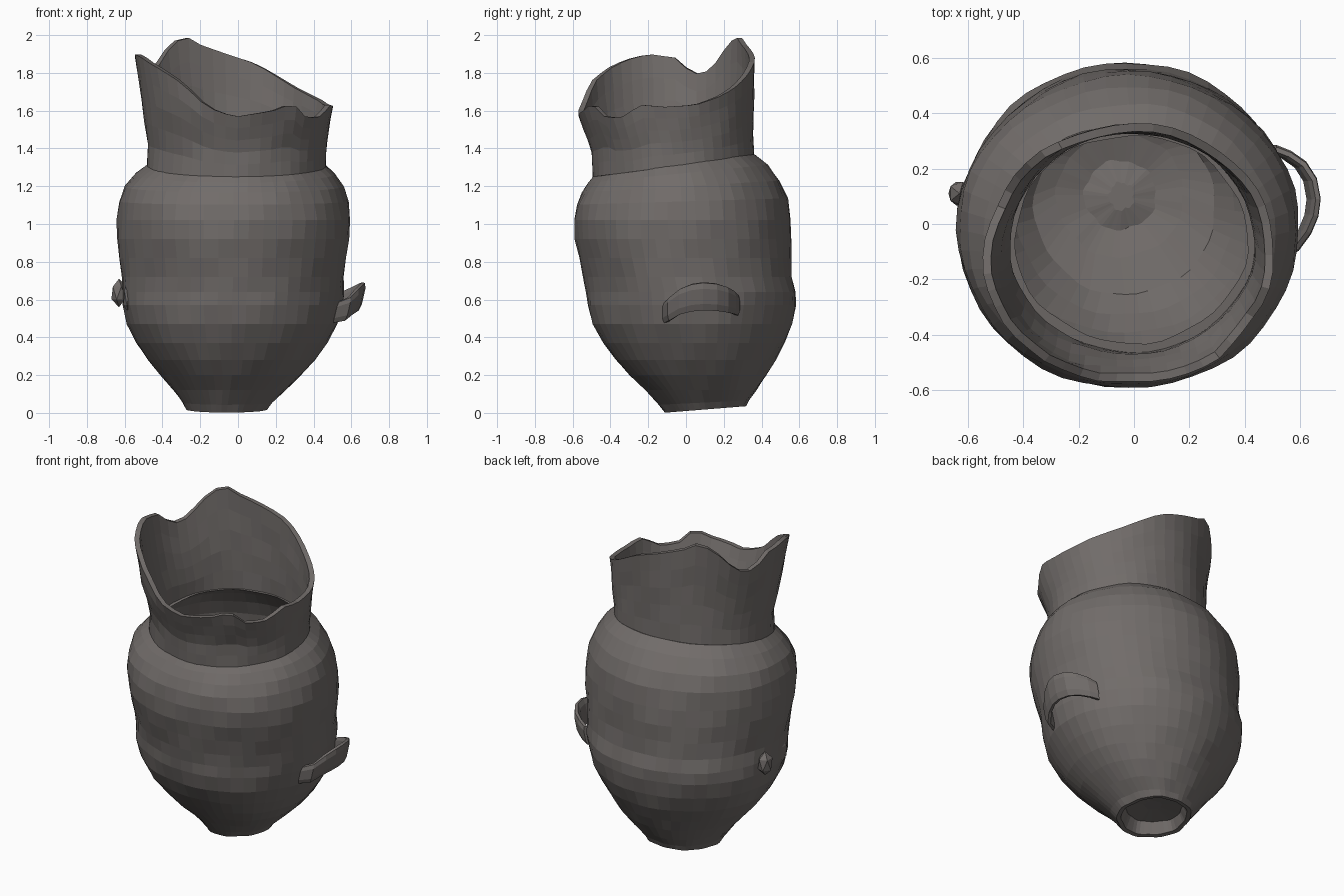
import bpy, bmesh, math
from mathutils import Vector

SEG = 48
clay = bpy.data.materials.new("grey brown clay")
clay.diffuse_color = (0.165, 0.15, 0.143, 1)


def finish(name, bm):
    bmesh.ops.recalc_face_normals(bm, faces=bm.faces)
    me = bpy.data.meshes.new(name)
    bm.to_mesh(me)
    bm.free()
    me.materials.append(clay)
    ob = bpy.data.objects.new(name, me)
    bpy.context.collection.objects.link(ob)
    return ob


def lerp_table(table, t):
    """Interpolate rows (key, values...) at key t."""
    if t <= table[0][0]:
        return table[0][1:]
    for a, b in zip(table, table[1:]):
        if t <= b[0]:
            f = (t - a[0]) / (b[0] - a[0])
            return [p + (q - p) * f for p, q in zip(a[1:], b[1:])]
    return table[-1][1:]


def on_oval(x0, x1, y0, y1, a, inset=0):
    return ((x0 + x1) / 2 + ((x1 - x0) / 2 - inset) * math.cos(a),
            (y0 + y1) / 2 + ((y1 - y0) / 2 - inset) * math.sin(a))


def wobble(a, z):
    # hand-made unevenness
    return 0.004 * math.sin(5 * a + 9 * z) + 0.003 * math.sin(11 * a - 23 * z)


def tilted_ring(z, x0, x1, y0, y1, tilt, inset=0):
    pts = []
    for i in range(SEG):
        a = math.tau * i / SEG
        x, y = on_oval(x0, x1, y0, y1, a, inset + wobble(a, z))
        pts.append((x, y, z + tilt * y))
    return pts


def loft(name, rings, caps=False):
    bm = bmesh.new()
    rows = [[bm.verts.new(p) for p in r] for r in rings]
    n = len(rows[0])
    for r, s in zip(rows, rows[1:]):
        for i in range(n):
            j = (i + 1) % n
            bm.faces.new((r[i], r[j], s[j], s[i]))
    if caps:
        for r in (rows[0], rows[-1]):
            bmesh.ops.poke(bm, faces=[bm.faces.new(r)])
    return finish(name, bm)


# Body: z, x min, x max, y min, y max, tilt along y
outer = [
    (0.010, -0.27, 0.15, -0.11, 0.32, 0.08),
    (0.050, -0.29, 0.18, -0.14, 0.335, 0.05),
    (0.120, -0.34, 0.255, -0.21, 0.375, 0.0),
    (0.200, -0.405, 0.34, -0.30, 0.425, 0.0),
    (0.280, -0.475, 0.41, -0.375, 0.47, 0.0),
    (0.370, -0.54, 0.47, -0.44, 0.52, 0.0),
    (0.470, -0.59, 0.525, -0.495, 0.56, 0.0),
    (0.570, -0.615, 0.55, -0.52, 0.582, 0.0),
    (0.640, -0.615, 0.558, -0.525, 0.585, 0.0),
    (0.720, -0.612, 0.562, -0.54, 0.565, 0.0),
    (0.820, -0.625, 0.575, -0.565, 0.558, 0.0),
    (0.920, -0.638, 0.59, -0.59, 0.557, 0.0),
    (1.020, -0.64, 0.597, -0.595, 0.55, 0.0),
    (1.120, -0.632, 0.582, -0.582, 0.535, 0.03),
    (1.200, -0.605, 0.555, -0.55, 0.495, 0.06),
    (1.270, -0.545, 0.51, -0.515, 0.435, 0.10),
    (1.325, -0.475, 0.455, -0.475, 0.365, 0.12),
]
recess = [(0.09, -0.10, 0.0, 0.06, 0.16, 0.0),
          (0.08, -0.22, 0.10, -0.06, 0.27, 0.0),
          (0.013, -0.245, 0.125, -0.085, 0.295, 0.08)]
floor = [(0.17, -0.28, 0.18, -0.12, 0.33, 0.0),
         (0.14, -0.18, 0.08, -0.02, 0.23, 0.0),
         (0.16, -0.09, 0.0, 0.05, 0.15, 0.0)]
body = [tilted_ring(*r) for r in recess + outer]
body += [tilted_ring(*r, inset=0.045) for r in reversed(outer[3:])]
body += [tilted_ring(*r) for r in floor]
loft("jar_body", body, caps=True)

# Neck: oval by height, cut off at a broken rim given by angle
neck_oval = [(1.22, -0.49, 0.465, -0.49, 0.37), (1.40, -0.475, 0.465, -0.50, 0.36),
             (1.60, -0.50, 0.503, -0.58, 0.357), (1.90, -0.55, 0.55, -0.60, 0.362)]
rim = [(0, 1.62), (20, 1.63), (40, 1.68), (55, 1.73), (68, 1.79), (80, 1.85),
       (90, 1.88), (113, 1.95), (123, 2.0), (138, 1.90), (146, 1.82), (156, 1.79),
       (166, 1.83), (172, 1.88), (190, 1.90), (205, 1.87), (220, 1.82), (235, 1.75),
       (247, 1.65), (258, 1.59), (270, 1.57), (292, 1.60), (305, 1.64), (315, 1.57),
       (328, 1.56), (345, 1.63), (360, 1.62)]


def neck_ring(f, inset):
    pts = []
    for i in range(SEG):
        deg = 360 * i / SEG
        a = math.radians(deg)
        base = 1.305 + 0.055 * math.sin(a)
        z = base + (lerp_table(rim, deg)[0] - base) * f
        x, y = on_oval(*lerp_table(neck_oval, z), a, inset + wobble(a, z) * 0.7)
        pts.append((x, y, z))
    return pts


steps = [0, 0.2, 0.4, 0.6, 0.8, 1]
loft("broken_neck", [neck_ring(f, 0) for f in steps]
     + [neck_ring(f, 0.03) for f in reversed(steps)] + [neck_ring(0, 0)])


# Strap handle on the right: upright band swept round a loop
path = [(0.51, -0.11, 0.53), (0.575, -0.085, 0.55), (0.615, -0.03, 0.59),
        (0.64, 0.03, 0.61), (0.648, 0.09, 0.617), (0.635, 0.16, 0.613),
        (0.60, 0.215, 0.60), (0.55, 0.25, 0.585), (0.50, 0.27, 0.57)]
path = [Vector(p) for p in path]
up = Vector((0.22, 0, 0.97))
rings = []
for i, p in enumerate(path):
    t = path[min(i + 1, len(path) - 1)] - path[max(i - 1, 0)]
    side = t.cross(up).normalized()
    h = 0.055 + 0.02 * math.sin(math.pi * i / (len(path) - 1))
    rings.append([p + up * h * u + side * 0.017 * s
                  for u, s in ((-1, -0.5), (-1, 0.5), (-0.5, 1), (0.6, 1),
                               (1, 0.5), (1, -0.5), (0.6, -1), (-0.5, -1))])
loft("strap_handle", rings, caps=True)


# Broken stubs of the lost left handle
def stub(name, loc, size):
    bm = bmesh.new()
    bmesh.ops.create_icosphere(bm, subdivisions=1, radius=1)
    for v in bm.verts:
        v.co = Vector(loc) + Vector([c * s for c, s in zip(v.co, size)])
    finish(name, bm)


stub("handle_stub_back", (-0.63, 0.11, 0.635), (0.045, 0.05, 0.075))
stub("handle_stub_front", (-0.58, -0.11, 0.61), (0.03, 0.06, 0.085))
